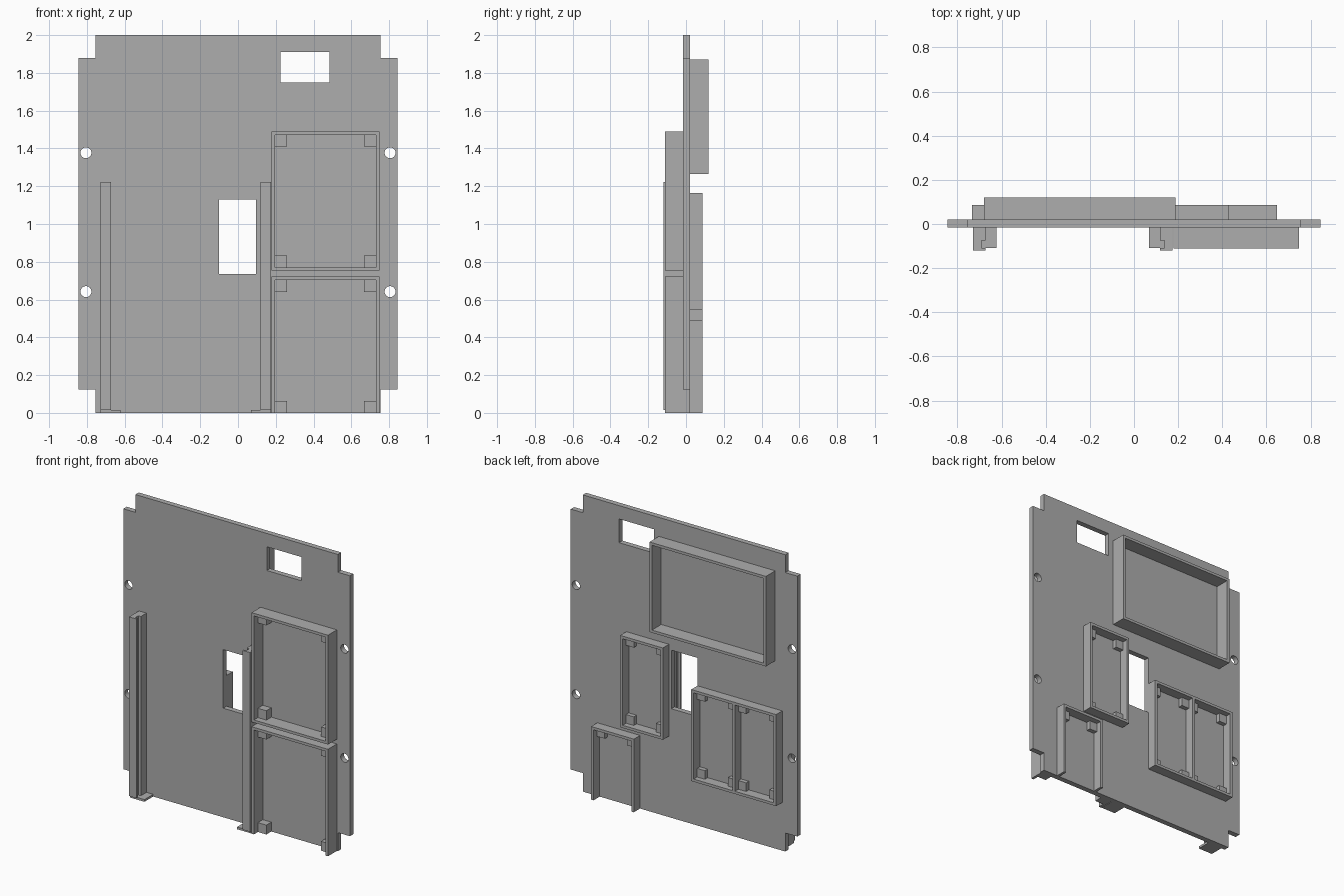
import bpy, bmesh, math
from mathutils import Matrix

cube = bpy.data.objects.get("Cube")
if cube:
    bpy.data.objects.remove(cube, do_unlink=True)

GREY = (0.42, 0.42, 0.42, 1)
mat = bpy.data.materials.new("plain grey")
mat.use_nodes = True
mat.diffuse_color = GREY
mat.node_tree.nodes["Principled BSDF"].inputs["Base Color"].default_value = GREY

FRONT, BACK = -0.015, 0.021      # panel faces
WALL = 0.018                     # frame wall thickness


def prism(name, loops, lo, hi, upright=True):
    """Extrude flat outlines (inner loops become holes) along y, or along z."""
    curve = bpy.data.curves.new(name, 'CURVE')
    curve.dimensions = '2D'
    curve.fill_mode = 'BOTH'
    curve.extrude = (hi - lo) / 2
    for loop in loops:
        spline = curve.splines.new('POLY')
        spline.points.add(len(loop) - 1)
        for point, (a, b) in zip(spline.points, loop):
            point.co = (a, b, 0, 1)
        spline.use_cyclic_u = True
    temp = bpy.data.objects.new(name + " outline", curve)
    bpy.context.collection.objects.link(temp)
    graph = bpy.context.evaluated_depsgraph_get()
    mesh = bpy.data.meshes.new_from_object(temp.evaluated_get(graph))
    bpy.data.objects.remove(temp, do_unlink=True)
    mid = (lo + hi) / 2
    if upright:
        mesh.transform(Matrix.Translation((0, mid, 0)) @ Matrix.Rotation(math.pi / 2, 4, 'X'))
    else:
        mesh.transform(Matrix.Translation((0, 0, mid)))
    bm = bmesh.new()
    bm.from_mesh(mesh)
    bmesh.ops.remove_doubles(bm, verts=bm.verts, dist=1e-5)
    bmesh.ops.recalc_face_normals(bm, faces=bm.faces)
    for face in bm.faces:
        face.smooth = False
    bm.to_mesh(mesh)
    bm.free()
    mesh.name = name
    mesh.materials.clear()
    mesh.materials.append(mat)
    obj = bpy.data.objects.new(name, mesh)
    bpy.context.collection.objects.link(obj)
    return obj


def rect(x0, x1, z0, z1):
    return [(x0, z0), (x1, z0), (x1, z1), (x0, z1)]


def circle(x, z, r, n=32):
    return [(x + r * math.cos(i * math.tau / n), z + r * math.sin(i * math.tau / n))
            for i in range(n)]


def frame(name, x0, x1, z0, z1, tip, bays=1, open_bottom=False,
          block=0, block_tip=0, low_blocks=True):
    """Walled tray on the panel, with optional corner blocks in each bay."""
    face = FRONT if tip < 0 else BACK
    pitch = (x1 - x0 - WALL) / bays
    inner = [(x0 + WALL + i * pitch, x0 + (i + 1) * pitch) for i in range(bays)]
    if open_bottom:
        a, b = inner[0]
        top = z1 - WALL
        loops = [[(x0, z0), (x0, z1), (x1, z1), (x1, z0), (b, z0), (b, top), (a, top), (a, z0)]]
        floor = z0
    else:
        floor = z0 + WALL
        loops = [rect(x0, x1, z0, z1)] + [rect(a, b, floor, z1 - WALL) for a, b in inner]
    prism(name, loops, min(face, tip), max(face, tip))
    if block:
        rows = [(z1 - WALL - block, z1 - WALL)]
        if low_blocks:
            rows.append((floor, floor + block))
        corners = [rect(u, v, s, t) for a, b in inner
                   for u, v in ((a, a + block), (b - block, b)) for s, t in rows]
        prism(name + " corner blocks", corners, min(face, block_tip), max(face, block_tip))


# Panel with notched corners, two windows and four screw holes
W, N = 0.845, 0.755
LOW, HIGH = 0.125, 1.88
outline = [(-N, 0), (N, 0), (N, LOW), (W, LOW), (W, HIGH), (N, HIGH),
           (N, 2), (-N, 2), (-N, HIGH), (-W, HIGH), (-W, LOW), (-N, LOW)]
holes = [circle(s * 0.805, z, 0.029) for s in (-1, 1) for z in (0.642, 1.377)]
windows = [rect(0.225, 0.485, 1.75, 1.91), rect(-0.1, 0.095, 0.735, 1.13)]
prism("panel", [outline] + windows + holes, FRONT, BACK)

# Front trays
frame("upper front tray", 0.178, 0.748, 0.753, 1.49, -0.11, block=0.063, block_tip=-0.068)
frame("lower front tray", 0.178, 0.748, 0, 0.721, -0.11, open_bottom=True,
      block=0.063, block_tip=-0.068)

# Back trays
frame("large back tray", -0.68, 0.188, 1.265, 1.872, 0.12)
small = dict(tip=0.087, block=0.058, block_tip=0.05)
frame("middle back tray", 0.112, 0.43, 0.546, 1.165, **small)
frame("double back tray", -0.733, -0.1, 0.325, 0.942, bays=2, **small)
frame("lower back tray", 0.328, 0.647, 0, 0.493, open_bottom=True, low_blocks=False, **small)

# Grooved card rails with feet, mirrored about the slot centre
CENTRE = -0.277
for side, label in ((-1, "right"), (1, "left")):
    def x(d):
        return CENTRE + side * d
    groove = [(x(0.451), FRONT), (x(0.395), FRONT), (x(0.395), -0.075), (x(0.414), -0.075),
              (x(0.414), -0.108), (x(0.395), -0.108), (x(0.395), -0.12), (x(0.451), -0.12)]
    prism(label + " card rail", [groove], 0.015, 1.223, upright=False)
    foot = rect(x(0.451), x(0.345), -0.108, FRONT)
    prism(label + " rail foot", [foot], 0, 0.015, upright=False)
